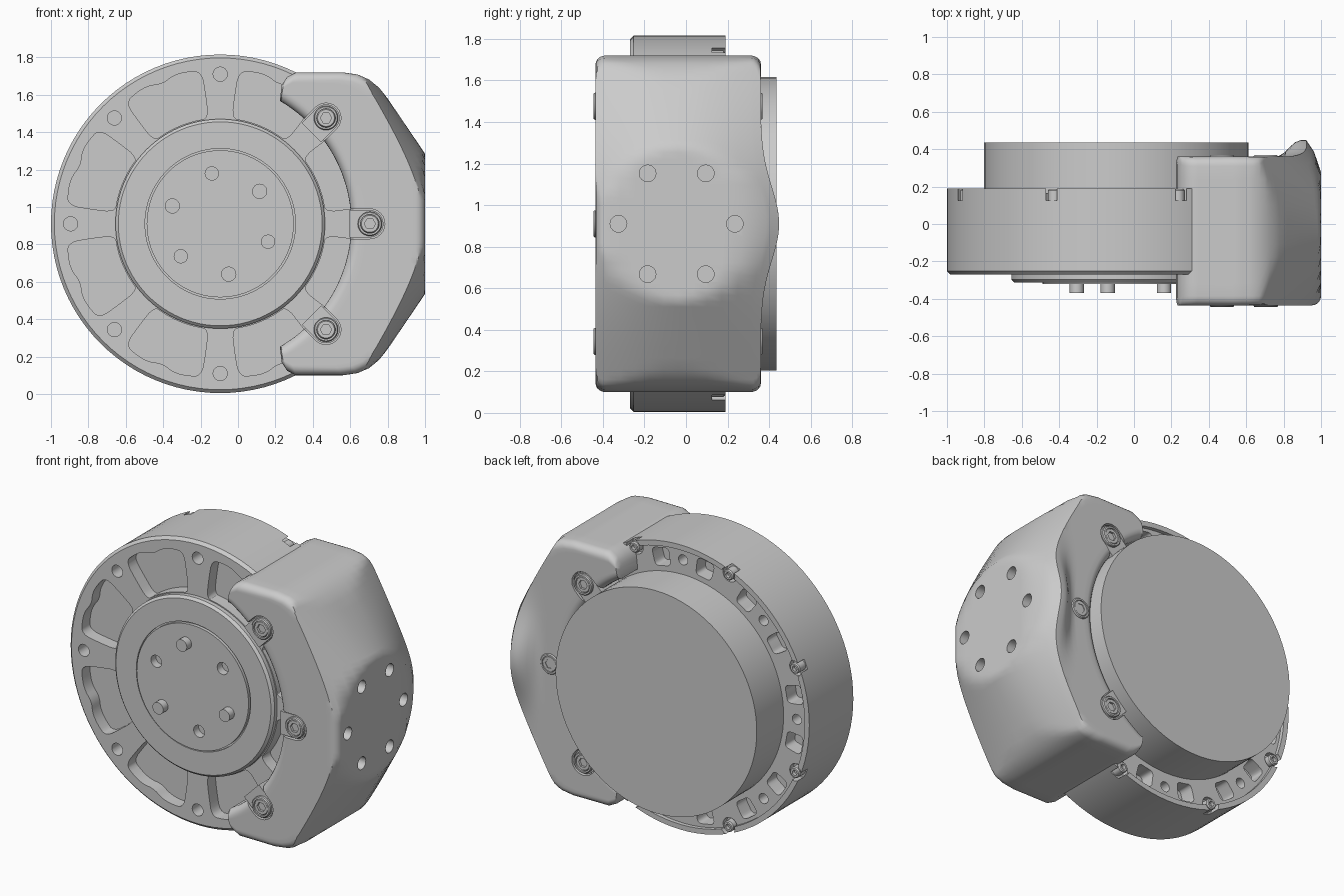
import bpy, bmesh, math
from math import sin, cos, radians, hypot, pi

if "Cube" in bpy.data.objects:
    bpy.data.objects.remove(bpy.data.objects["Cube"])

CX, CZ = -0.095, 0.91            # axis of the round drive unit
AY = -0.045                      # y of the side flange axis


def polar(r, deg):
    return CX + r * cos(radians(deg)), CZ + r * sin(radians(deg))


def prism(bm, pts, y0, y1):
    """Extrude an x-z outline along y."""
    a = [bm.verts.new((x, y0, z)) for x, z in pts]
    b = [bm.verts.new((x, y1, z)) for x, z in pts]
    bm.faces.new(a)
    bm.faces.new(b[::-1])
    for i in range(len(a)):
        j = (i + 1) % len(a)
        bm.faces.new((a[i], b[i], b[j], a[j]))


def circle(c, r, n=24):
    return [(c[0] + r * cos(2 * pi * i / n), c[1] + r * sin(2 * pi * i / n)) for i in range(n)]


def lathe(bm, profile, c=(CX, CZ), n=96):
    """Revolve (radius, y) points about y; a third entry makes that ring hexagonal."""
    rings = []
    for p in profile:
        ring = []
        for i in range(n):
            t = 2 * pi * i / n
            k = cos(pi / 6) / cos(t % (pi / 3) - pi / 6) if len(p) > 2 else 1
            ring.append(bm.verts.new((c[0] + p[0] * k * cos(t), p[1], c[1] + p[0] * k * sin(t))))
        rings.append(ring)
    for a, b in zip(rings, rings[1:]):
        for i in range(n):
            j = (i + 1) % n
            bm.faces.new((a[i], a[j], b[j], b[i]))
    bmesh.ops.remove_doubles(bm, verts=[v for r in rings for v in r], dist=1e-5)


def soften(pts, times=2):
    """Round the corners of a closed outline."""
    for _ in range(times):
        out = []
        for (ax, az), (bx, bz) in zip(pts, pts[1:] + pts[:1]):
            out += [(.75 * ax + .25 * bx, .75 * az + .25 * bz), (.25 * ax + .75 * bx, .25 * az + .75 * bz)]
        pts = out
    return pts


def capsule(deg, r, inner):
    """Round-ended slot pointing at the unit's axis, centred on a screw."""
    pts = [(inner, -r)] + [(0.8 + r * cos(t), r * sin(t)) for t in
                           [-pi / 2 + pi * i / 12 for i in range(13)]] + [(inner, r)]
    c, s = cos(radians(deg)), sin(radians(deg))
    return [(CX + u * c - v * s, CZ + u * s + v * c) for u, v in pts]


def finish(name, bm, cutter=None):
    def to_object(nm, b):
        bmesh.ops.recalc_face_normals(b, faces=b.faces)
        me = bpy.data.meshes.new(nm)
        b.to_mesh(me)
        b.free()
        o = bpy.data.objects.new(nm, me)
        bpy.context.collection.objects.link(o)
        return o
    ob = to_object(name, bm)
    if cutter:
        cut = to_object(name + "_cutter", cutter)
        cut.hide_render = True
        m = ob.modifiers.new("cut", 'BOOLEAN')
        m.operation, m.solver, m.object = 'DIFFERENCE', 'EXACT', cut
        dg = bpy.context.evaluated_depsgraph_get()
        me = bpy.data.meshes.new_from_object(ob.evaluated_get(dg))
        ob.modifiers.clear()
        ob.data = me
        bpy.data.objects.remove(cut)
    bpy.ops.object.select_all(action='DESELECT')
    ob.select_set(True)
    bpy.context.view_layer.objects.active = ob
    bpy.ops.object.shade_smooth_by_angle(angle=radians(32))
    return ob


# Round body with front pockets and rear slots
body, cut = bmesh.new(), bmesh.new()
lathe(body, [(0, -.27), (.887, -.27), (.905, -.252), (.905, .19), (.872, .19), (.872, .165), (0, .165)])
for k in range(8):
    mid = 22.5 + 45 * k
    outer = zip((-15.5, -10, -5, 0, 5, 10, 15.5), (.82, .832, .832, .808, .832, .832, .82))
    pocket = [polar(r, mid + a) for a, r in outer] + [polar(.69, mid + 16)]
    pocket += [polar(.567, mid + a) for a in (16, 10, 5, 0, -5, -10, -16)] + [polar(.69, mid - 16)]
    prism(cut, soften(pocket), -.35, -.19)
    if 2 <= k <= 6:
        prism(cut, circle(polar(.8, 45 * k), .038), -.35, -.16)
        prism(cut, circle(polar(.8, 45 * k), .032), .08, .3)
        for s in (-11, 11):
            a = 45 * k + s
            slot = [polar(r, a + d) for r, d in ((.74, -4), (.74, 0), (.74, 4), (.795, 4.2),
                                                 (.852, 4), (.852, 0), (.852, -4), (.795, -4.2))]
            prism(cut, soften(slot), .07, .3)
    if k not in (0, 7):
        prism(cut, circle(polar(.865, mid), .05), .125, .3)
finish("round_body", body, cut)

# Small screws in the rim notches
bm = bmesh.new()
for k in range(1, 7):
    lathe(bm, [(0, .1), (.034, .1), (.034, .18), (.028, .187), (.016, .187), (.016, .165), (0, .165)],
          polar(.865, 22.5 + 45 * k), 24)
finish("rim_screws", bm)

# Rear motor drum
bm = bmesh.new()
lathe(bm, [(0, .1), (.707, .1), (.707, .435), (0, .435)])
finish("rear_drum", bm)

# Front output hub with alternating holes and pins
bm, cut, pins = bmesh.new(), bmesh.new(), bmesh.new()
lathe(bm, [(0, -.2), (.56, -.2), (.56, -.297), (.545, -.312), (.402, -.312), (.402, -.3),
           (.393, -.3), (.393, -.32), (0, -.32)])
for k in range(6):
    c = polar(.273, 39.5 + 60 * k)
    if k % 2:
        prism(pins, circle(c, .038), -.368, -.25)
    else:
        prism(cut, circle(c, .038), -.4, -.25)
finish("output_hub", bm, cut)
finish("hub_pins", pins)

# Side housing: a rounded cross-section swept around the unit's axis
Y0, Y1, F = -.435, .36, .05


def section(w):
    """Rounded rectangle as (distance from inner edge, y)."""
    f, pts = min(F, w * .35), []
    corners = [(w - f, Y0 + f, -90), (w - f, Y1 - f, 0), (f, Y1 - f, 90), (f, Y0 + f, 180)]
    for i, (s, y, a0) in enumerate(corners):
        arc = [(s + f * cos(radians(a0 + 18 * q)), y + f * sin(radians(a0 + 18 * q))) for q in range(6)]
        ns, ny, na = corners[(i + 1) % 4]
        end = (ns + f * cos(radians(na)), ny + f * sin(radians(na)))
        last = arc[-1]
        pts += arc + [(last[0] + (end[0] - last[0]) * q / 10, last[1] + (end[1] - last[1]) * q / 10)
                      for q in range(1, 10)]
    return pts


def smooth(v, a, b):
    v = max(0, min(1, (v - a) / (b - a)))
    return v * v * (3 - 2 * v)


key = [(.233, 1.65), (.262, 1.695), (.31, 1.72), (.56, 1.72), (.64, 1.708), (.70, 1.682),
       (.755, 1.637), (.80, 1.58), (1.0, 1.285), (1.0, .91)]
half = []
for (ax, az), (bx, bz) in zip(key, key[1:]):
    n = max(1, round(hypot(bx - ax, bz - az) / .03))
    half += [(ax + (bx - ax) * q / n, az + (bz - az) * q / n) for q in range(n)]
chain = half + [key[-1]] + [(x, 2 * CZ - z) for x, z in reversed(half)]

bm, rings = bmesh.new(), []
for i, (ox, oz) in enumerate(chain):
    a = math.degrees(math.atan2(oz - CZ, ox - CX)) * .97
    ix, iz = polar(.70 + .03 * (a / 64) ** 2, a)
    w = hypot(ox - ix, oz - iz)
    ring = []
    for s, y in section(w):
        x, z = ix + (ox - ix) * s / w, iz + (oz - iz) * s / w
        if i in (0, len(chain) - 1):
            y = AY + (y - AY) * .93
        # swelling on the rear, then the conical side flange
        y += .088 * math.exp(-((z - CZ) / .25) ** 2) * smooth(x, .76, .89) * smooth(y, .15, .36)
        r = hypot(y - AY, z - CZ)
        x = min(x, 1.0 - max(0, r - .375) * .667)
        ring.append(bm.verts.new((x, y, z)))
    rings.append(ring)
for a, b in zip(rings, rings[1:]):
    for i in range(len(a)):
        j = (i + 1) % len(a)
        bm.faces.new((a[i], a[j], b[j], b[i]))
bm.faces.new(rings[0])
bm.faces.new(rings[-1][::-1])

# Flange bolt holes and screw recesses
cut = bmesh.new()
for k in range(6):
    t = pi / 3 * k
    ring = [(AY + .28 * cos(t) + .04 * cos(q * pi / 12), CZ + .28 * sin(t) + .04 * sin(q * pi / 12))
            for q in range(24)]
    a = [cut.verts.new((.9, y, z)) for y, z in ring]
    b = [cut.verts.new((1.1, y, z)) for y, z in ring]
    cut.faces.new(a)
    cut.faces.new(b[::-1])
    for i in range(24):
        cut.faces.new((a[i], b[i], b[(i + 1) % 24], a[(i + 1) % 24]))
for deg in (-45, 0, 45):
    prism(cut, capsule(deg, .08, .6), -.6, -.39)
    if deg:
        prism(cut, capsule(deg, .08, .6), .32, .6)
finish("side_housing", bm, cut)

# Lugs and socket screws that clamp the housing, front and rear
lugs, screws = bmesh.new(), bmesh.new()
for deg in (-45, 0, 45):
    prism(lugs, capsule(deg, .073, .69), -.425, -.24)
    if deg:
        prism(lugs, capsule(deg, .073, .69), .17, .35)
    for top, d in ((-.445, 1), (.368, -1)):
        lathe(screws, [(0, top + d * .08), (.065, top + d * .08), (.065, top + d * .006), (.06, top),
                       (.05, top), (.05, top + d * .012), (.045, top + d * .004),
                       (.03, top + d * .004, 1), (.03, top + d * .035, 1), (0, top + d * .035)],
              polar(.8, deg), 36)
finish("clamp_lugs", lugs)
finish("clamp_screws", screws)
